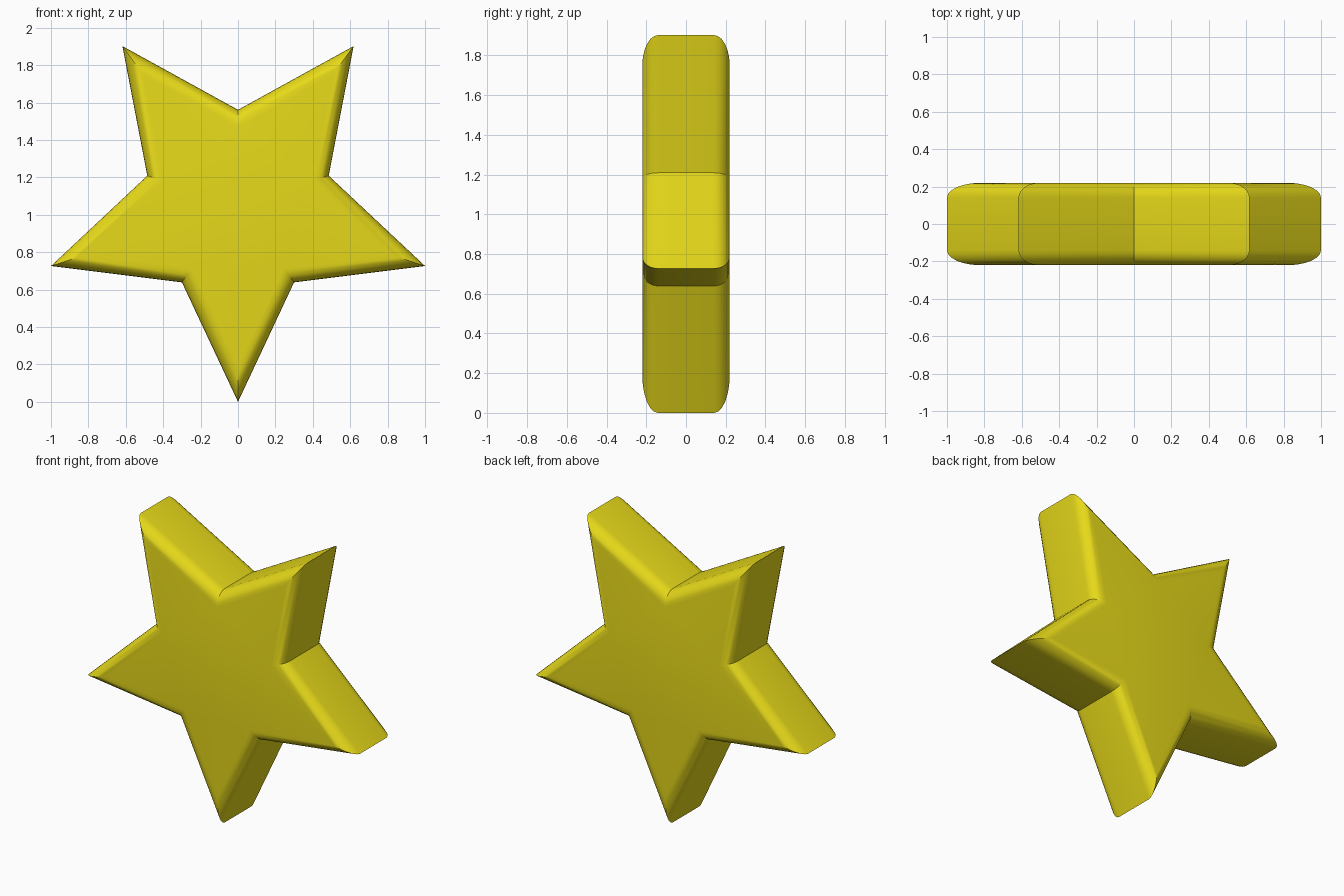
import bpy, bmesh
from math import sin, cos, pi, atan2, radians

if "Cube" in bpy.data.objects:
    bpy.data.objects.remove(bpy.data.objects["Cube"])

R, r = 1.0515, 0.51        # tip and notch radii
HALF, BEVEL, SEG = 0.22, 0.08, 6
tip_angle = atan2(r * sin(pi / 5), R - r * cos(pi / 5))


def ring(bm, inset, y):
    """Star outline, inset evenly from its sides, at depth y."""
    verts = []
    for i in range(10):
        a = -pi / 2 + i * pi / 5
        if i % 2 == 0:
            rad = R - inset / sin(tip_angle)
        else:
            rad = r - inset / sin(tip_angle + pi / 5)
        verts.append(bm.verts.new((rad * cos(a), y, R + rad * sin(a))))
    return verts


# Rounded edge profile, front to back
half = []
for k in range(SEG + 1):
    t = k / SEG * pi / 2
    half.append((BEVEL * (1 - sin(t)), -HALF + BEVEL * (1 - cos(t))))
profile = half + [(i, -y) for i, y in reversed(half)]

# Star body
bm = bmesh.new()
rings = [ring(bm, i, y) for i, y in profile]
for a, b in zip(rings, rings[1:]):
    for i in range(10):
        j = (i + 1) % 10
        bm.faces.new((a[i], a[j], b[j], b[i]))
bm.faces.new(rings[0])
bm.faces.new(rings[-1][::-1])
bmesh.ops.recalc_face_normals(bm, faces=bm.faces)
mesh = bpy.data.meshes.new("star")
bm.to_mesh(mesh)
bm.free()
star = bpy.data.objects.new("star", mesh)
bpy.context.collection.objects.link(star)

# Yellow finish
mat = bpy.data.materials.new("yellow")
mat.diffuse_color = (0.80, 0.70, 0.01, 1)
mat.use_nodes = True
mat.node_tree.nodes["Principled BSDF"].inputs["Base Color"].default_value = mat.diffuse_color
mesh.materials.append(mat)

bpy.context.view_layer.objects.active = star
star.select_set(True)
bpy.ops.object.shade_smooth_by_angle(angle=radians(30))
